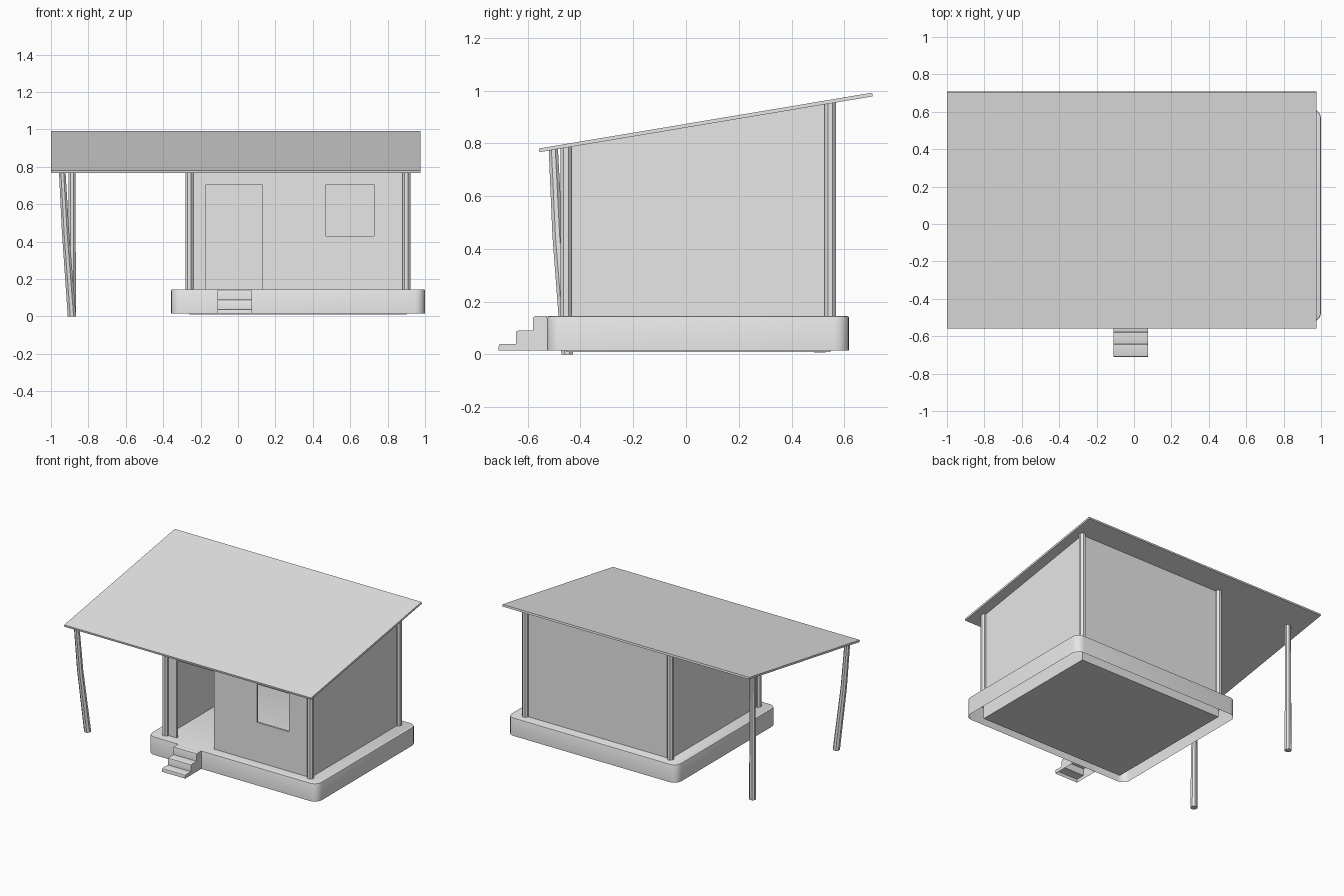
import bpy
import bmesh
import math
from mathutils import Vector, Matrix

cube = bpy.data.objects.get("Cube")
if cube:
    bpy.data.objects.remove(cube, do_unlink=True)

# One flat colour
GREY = (0.8, 0.8, 0.8, 1)
grey = bpy.data.materials.new("light_grey")
grey.use_nodes = True
grey.diffuse_color = GREY
grey.node_tree.nodes["Principled BSDF"].inputs["Base Color"].default_value = GREY

X0, X1, Y0, Y1 = -0.26, 0.90, -0.455, 0.547   # wall faces
BASE, FLOOR = 0.01, 0.145                     # underside and floor level
TILT = math.radians(9.5)
ROOF = Vector((-0.0125, 0.075, 0.8795))       # roof centre
THICK = 0.014


def under_roof(y):
    return ROOF.z + (y - ROOF.y) * math.tan(TILT) - THICK / 2


def finish(name, bm, smooth=False):
    mesh = bpy.data.meshes.new(name)
    bm.to_mesh(mesh)
    bm.free()
    mesh.materials.append(grey)
    obj = bpy.data.objects.new(name, mesh)
    bpy.context.collection.objects.link(obj)
    if smooth:
        bpy.ops.object.select_all(action='DESELECT')
        obj.select_set(True)
        bpy.context.view_layer.objects.active = obj
        bpy.ops.object.shade_smooth_by_angle(angle=math.radians(30))
    return obj


def box(bm, lo, hi):
    lo, hi = Vector(lo), Vector(hi)
    place = Matrix.Translation((lo + hi) / 2) @ Matrix.Diagonal((*(hi - lo), 1))
    bmesh.ops.create_cube(bm, size=1, matrix=place)


def add_face(bm, points):
    return bm.faces.new([bm.verts.new(p) for p in points])


def thicken(obj, amount=0.015):
    mod = obj.modifiers.new("thickness", 'SOLIDIFY')
    mod.thickness = amount
    mod.offset = -1


def pole(name, path, radii, sides=8):
    """Faceted tube through a few centre points."""
    bm = bmesh.new()
    rings = []
    for centre, r in zip(path, radii):
        angles = [math.tau * (i + 0.5) / sides for i in range(sides)]
        rings.append([bm.verts.new(Vector(centre) + Vector((r * math.cos(a), r * math.sin(a), 0)))
                      for a in angles])
    for low, high in zip(rings, rings[1:]):
        for i in range(sides):
            j = (i + 1) % sides
            bm.faces.new((low[i], low[j], high[j], high[i]))
    bm.faces.new(rings[0][::-1])
    bm.faces.new(rings[-1])
    return finish(name, bm)


# Foundation: rounded block, open underneath
bm = bmesh.new()
box(bm, (-0.357, -0.526, 0.015), (1.0, 0.618, FLOOR))
upright = [e for e in bm.edges if abs(e.verts[0].co.z - e.verts[1].co.z) > 0.05]
bmesh.ops.bevel(bm, geom=upright, offset=0.055, segments=5, affect='EDGES', profile=0.5)
rim = [e for e in bm.edges if all(v.co.z > FLOOR - 0.001 for v in e.verts)]
bmesh.ops.bevel(bm, geom=rim, offset=0.006, segments=2, affect='EDGES', profile=0.5)
bm.normal_update()
bmesh.ops.delete(bm, geom=[f for f in bm.faces if f.normal.z < -0.9], context='FACES')
finish("foundation", bm, True)

# Front steps: stair outline swept across, open underneath
bm = bmesh.new()
outline = [(-0.526, 0.015), (-0.526, FLOOR), (-0.58, FLOOR), (-0.58, 0.09),
           (-0.645, 0.09), (-0.645, 0.04), (-0.71, 0.04), (-0.71, 0.015)]
side = add_face(bm, [(-0.11, y, z) for y, z in outline])
swept = bmesh.ops.extrude_face_region(bm, geom=[side], use_keep_orig=True)
moved = [v for v in swept["geom"] if isinstance(v, bmesh.types.BMVert)]
bmesh.ops.translate(bm, verts=moved, vec=(0.185, 0, 0))
bmesh.ops.recalc_face_normals(bm, faces=bm.faces)
noses = [e for e in bm.edges
         if all(v.co.y < -0.55 for v in e.verts)
         and abs(e.verts[0].co.x - e.verts[1].co.x) > 0.1
         and any(abs(e.verts[0].co.y - y) < 0.001 and abs(e.verts[0].co.z - z) < 0.001
                 for y, z in outline[2:7:2])]
bmesh.ops.bevel(bm, geom=noses, offset=0.008, segments=2, affect='EDGES', profile=0.5)
bm.normal_update()
bmesh.ops.delete(bm, geom=[f for f in bm.faces if f.normal.z < -0.9], context='FACES')
finish("front_steps", bm, True)

# Front wall: panel grid with the doorway and window left open
bm = bmesh.new()
xs = [X0, -0.172, 0.128, 0.47, 0.728, X1]
zs = [BASE, FLOOR, 0.43, 0.705, under_roof(Y0)]
openings = {(1, 1), (1, 2), (3, 2)}
for i in range(len(xs) - 1):
    for k in range(len(zs) - 1):
        if (i, k) not in openings:
            add_face(bm, [(xs[i], Y0, zs[k]), (xs[i + 1], Y0, zs[k]),
                          (xs[i + 1], Y0, zs[k + 1]), (xs[i], Y0, zs[k + 1])])
bmesh.ops.remove_doubles(bm, verts=bm.verts, dist=0.0001)
bmesh.ops.dissolve_limit(bm, angle_limit=0.01, verts=bm.verts, edges=bm.edges)
thicken(finish("front_wall", bm))

# Side walls, back wall and underside
bm = bmesh.new()
front_top, back_top = under_roof(Y0), under_roof(Y1)
add_face(bm, [(X1, Y0, BASE), (X1, Y1, BASE), (X1, Y1, back_top), (X1, Y0, front_top)])
add_face(bm, [(X0, Y1, BASE), (X0, Y0, BASE), (X0, Y0, front_top), (X0, Y1, back_top)])
add_face(bm, [(X1, Y1, BASE), (X0, Y1, BASE), (X0, Y1, back_top), (X1, Y1, back_top)])
add_face(bm, [(X0, Y0, BASE), (X0, Y1, BASE), (X1, Y1, BASE), (X1, Y0, BASE)])
bmesh.ops.remove_doubles(bm, verts=bm.verts, dist=0.0001)
thicken(finish("side_and_back_walls", bm))

# Corner posts
for x, side in ((X0, "right"), (X1, "left")):
    for y, end in ((Y0, "front"), (Y1, "back")):
        pole(f"{end}_{side}_corner_post",
             [(x, y, FLOOR - 0.02), (x, y, under_roof(y) + 0.004)], [0.023, 0.023])

# Canopy poles: bent one in front, straight one behind
pole("front_canopy_pole",
     [(-0.888, -0.45, 0), (-0.922, -0.487, 0.45), (-0.94, -0.503, under_roof(-0.503) + 0.004)],
     [0.024, 0.021, 0.019])
pole("back_canopy_pole",
     [(-0.888, 0.507, 0.008), (-0.888, 0.507, under_roof(0.507) + 0.004)], [0.024, 0.019])

# Tilted roof sheet
bm = bmesh.new()
box(bm, (-0.9875, -0.6405, -THICK / 2), (0.9875, 0.6405, THICK / 2))
bm.transform(Matrix.Translation(ROOF) @ Matrix.Rotation(TILT, 4, 'X'))
finish("roof", bm)
